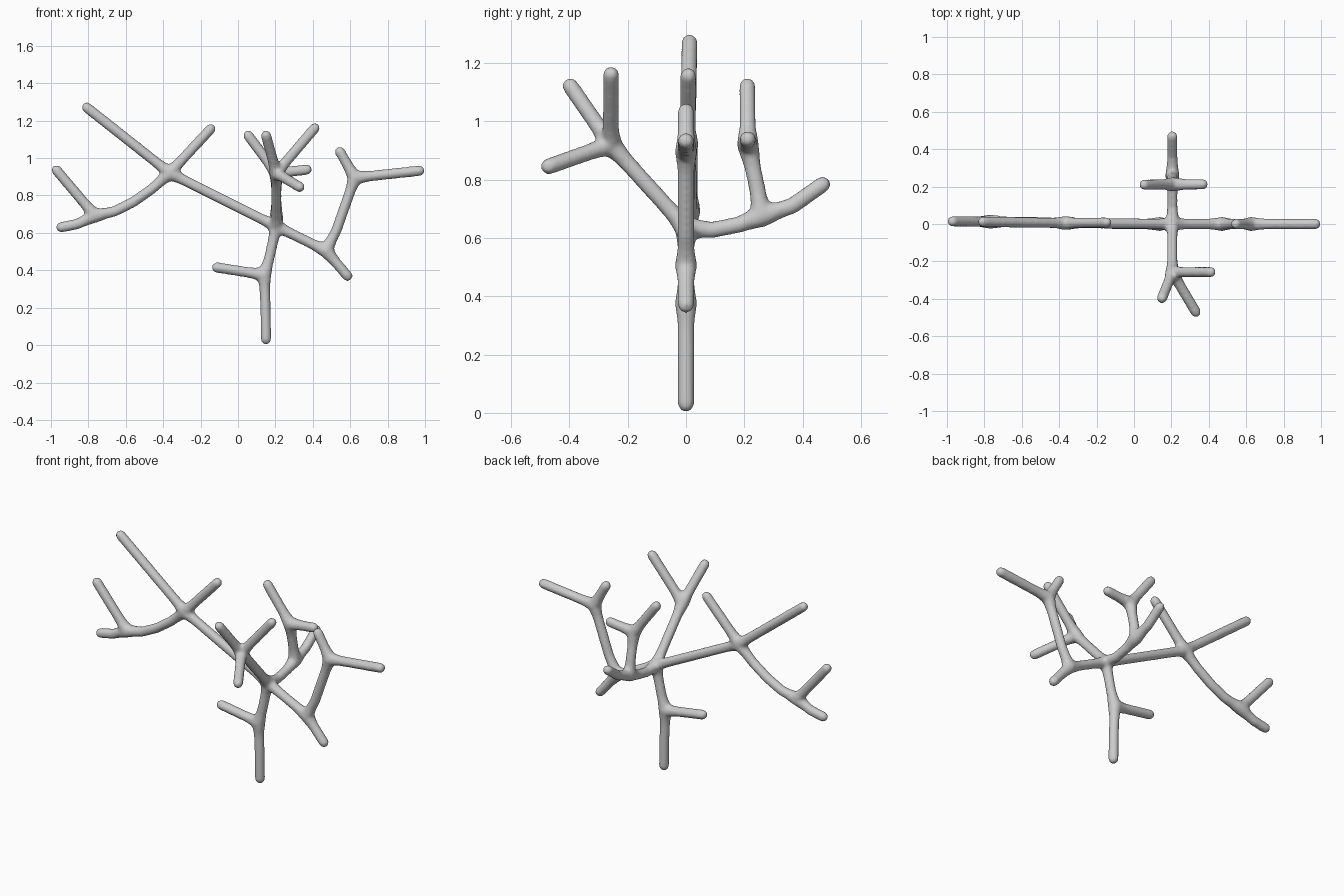
import bpy, bmesh, math
from mathutils import Vector as V

if "Cube" in bpy.data.objects:
    bpy.data.objects.remove(bpy.data.objects["Cube"])

R = 0.0285          # limb radius before smoothing
SIDES = 14

# Forks of the branch
trunk_fork = V((0.14, 0, 0.375))
hub = V((0.205, 0, 0.635))
left_fork = V((-0.365, 0.005, 0.92))
left_twig_fork = V((-0.765, 0.012, 0.692))
right_fork = V((0.47, 0, 0.505))
right_top_fork = V((0.625, 0, 0.895))
front_fork = V((0.205, -0.258, 0.92))
back_fork = V((0.205, 0.26, 0.675))
back_top_fork = V((0.205, 0.212, 0.92))
forks = [trunk_fork, hub, left_fork, left_twig_fork, right_fork,
         right_top_fork, front_fork, back_fork, back_top_fork]

# Limbs as centre lines
limbs = [
    # trunk
    [(0.15, 0, 0.031), (0.147, 0, 0.2), trunk_fork],
    [trunk_fork, (-0.113, 0, 0.415)],
    [trunk_fork, (0.166, 0, 0.46), hub],
    # left side
    [hub, left_fork],
    [left_fork, (-0.808, 0.012, 1.27)],
    [left_fork, (-0.147, 0.008, 1.155)],
    [left_fork, (-0.46, 0.008, 0.835), (-0.56, 0.01, 0.765),
     (-0.66, 0.012, 0.715), left_twig_fork],
    [left_twig_fork, (-0.97, 0.014, 0.935)],
    [left_twig_fork, (-0.86, 0.014, 0.647), (-0.945, 0.014, 0.63)],
    # right side
    [hub, right_fork],
    [right_fork, (0.585, 0, 0.37)],
    [right_fork, (0.525, 0, 0.61), right_top_fork],
    [right_top_fork, (0.545, 0, 1.034)],
    [right_top_fork, (0.97, 0, 0.932)],
    # front
    [hub, front_fork],
    [front_fork, (0.41, -0.257, 1.16)],
    [front_fork, (0.15, -0.396, 1.12)],
    [front_fork, (0.33, -0.47, 0.845)],
    # back
    [hub, (0.205, 0.09, 0.627), (0.205, 0.18, 0.645), back_fork],
    [back_fork, (0.205, 0.365, 0.71), (0.205, 0.468, 0.783)],
    [back_fork, (0.205, 0.242, 0.78), back_top_fork],
    [back_top_fork, (0.055, 0.21, 1.12)],
    [back_top_fork, (0.368, 0.212, 0.938)],
]


def radius(p):
    """Limbs swell where they meet."""
    d = min((p - f).length for f in forks)
    return R + 0.010 * math.exp(-(d / 0.045) ** 2)


def add_limb(bm, pts):
    """Sweep a round tube with domed ends along the points."""
    line = [pts[0]]
    for a, b in zip(pts, pts[1:]):
        n = max(2, round((b - a).length / 0.03))
        line += [a.lerp(b, i / n) for i in range(1, n + 1)]
    span = line[-1] - line[0]
    ref = V((0, 0, 0))
    ref[min(range(3), key=lambda i: abs(span[i]))] = 1
    last = len(line) - 1
    tangents = [(line[min(i + 1, last)] - line[max(i - 1, 0)]).normalized()
                for i in range(last + 1)]
    stations = [(p, t, radius(p)) for p, t in zip(line, tangents)]

    def dome(station, sign):
        p, t, r = station
        return [(p + t * sign * r * math.sin(a), t, r * math.cos(a))
                for a in (0.4, 0.8, 1.15, 1.45)]

    stations = dome(stations[0], -1)[::-1] + stations + dome(stations[-1], 1)
    rings = []
    for p, t, r in stations:
        u = t.cross(ref).normalized()
        w = t.cross(u)
        angles = [2 * math.pi * k / SIDES for k in range(SIDES)]
        rings.append([bm.verts.new(p + (u * math.cos(a) + w * math.sin(a)) * r)
                      for a in angles])
    for a, b in zip(rings, rings[1:]):
        for k in range(SIDES):
            j = (k + 1) % SIDES
            bm.faces.new((a[k], a[j], b[j], b[k]))
    bm.faces.new(rings[0][::-1])
    bm.faces.new(rings[-1])


bm = bmesh.new()
for limb in limbs:
    add_limb(bm, [V(p) for p in limb])
mesh = bpy.data.meshes.new("branch")
bm.to_mesh(mesh)
bm.free()
branch = bpy.data.objects.new("branch", mesh)
bpy.context.collection.objects.link(branch)

# Fuse the limbs into one skin and soften the joints
fuse = branch.modifiers.new("fuse", 'REMESH')
fuse.mode = 'VOXEL'
fuse.voxel_size = 0.009
fuse.use_smooth_shade = True
soften = branch.modifiers.new("soften", 'SMOOTH')
soften.factor = 0.5
soften.iterations = 8
